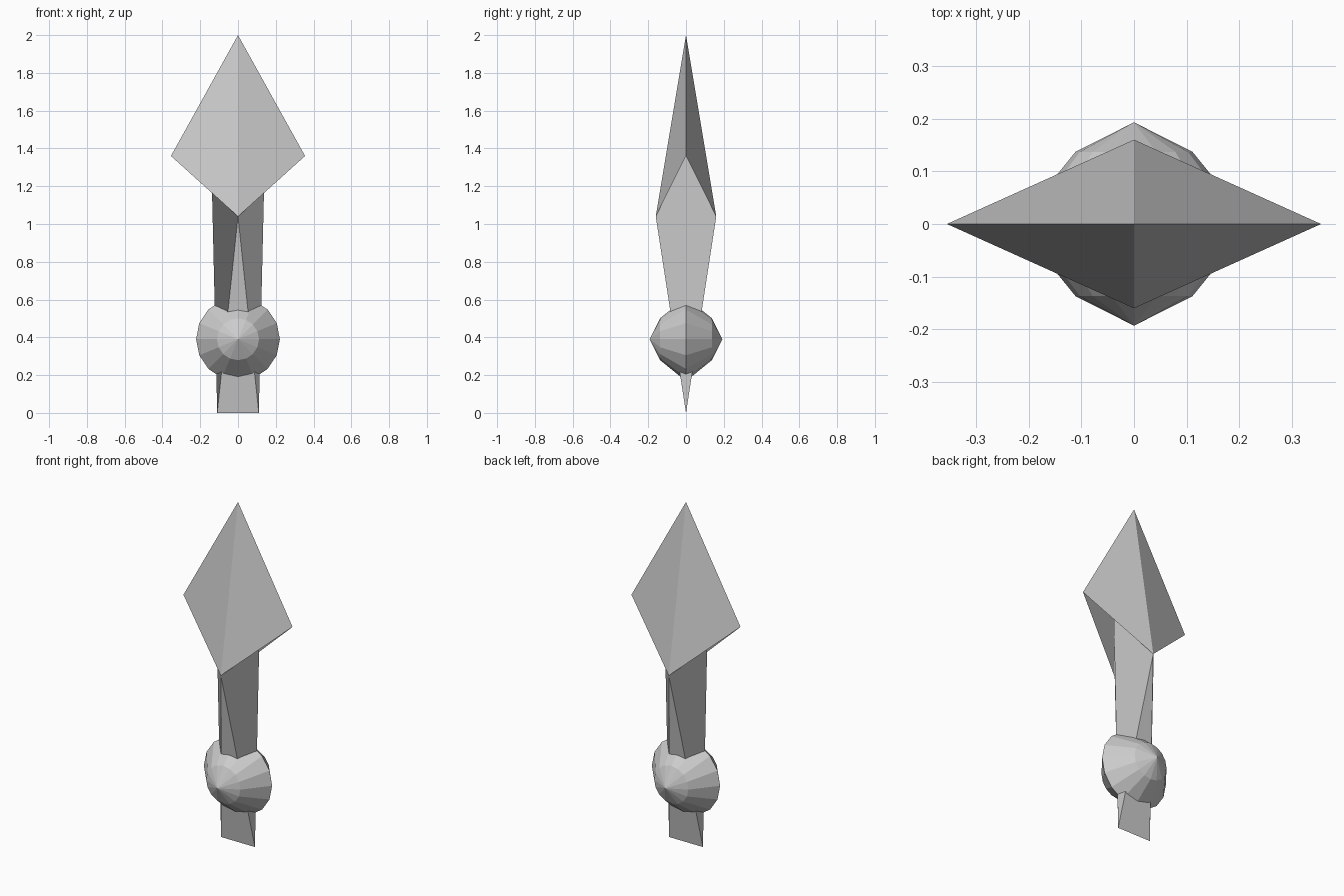
import bpy
import bmesh
from math import cos, sin, tau

cube = bpy.data.objects.get("Cube")
if cube:
    bpy.data.objects.remove(cube, do_unlink=True)

steel = bpy.data.materials.new("pale grey metal")
steel.use_nodes = True
grey = (0.6, 0.6, 0.6, 1)
steel.diffuse_color = grey
steel.node_tree.nodes["Principled BSDF"].inputs["Base Color"].default_value = grey


def build(name, verts, faces):
    """Make a flat-shaded object from points and faces, normals left as wound."""
    mesh = bpy.data.meshes.new(name)
    bm = bmesh.new()
    points = [bm.verts.new(v) for v in verts]
    for face in faces:
        bm.faces.new([points[i] for i in face])
    bm.to_mesh(mesh)
    bm.free()
    mesh.materials.append(steel)
    obj = bpy.data.objects.new(name, mesh)
    bpy.context.collection.objects.link(obj)
    return obj


shoulder_z, ridge_z = 1.36, 1.04
ridge_y = 0.16
front, back = (0, -ridge_y, ridge_z), (0, ridge_y, ridge_z)

# Spear head: four-sided point, open underneath
build("spear_head",
      [(0, 0, 2), (-0.355, 0, shoulder_z), front, (0.355, 0, shoulder_z), back],
      [(0, 1, 2), (0, 2, 3), (0, 3, 4), (0, 4, 1)])

# Shaft: folded side panels and tapered front and back, ending in a flat edge
build("shaft",
      [front, back,
       (-0.142, 0, shoulder_z), (0.142, 0, shoulder_z),
       (-0.11, 0, 0), (0.11, 0, 0)],
      [(0, 4, 5), (1, 5, 4), (3, 1, 5, 0), (2, 0, 4, 1)])

# Collar: faceted round boss with its axis running front to back
SIDES, collar_z, tip_y = 16, 0.39, 0.193
verts = [(0, -tip_y, collar_z), (0, tip_y, collar_z)]
for radius, y in ((0.111, -0.137), (0.222, 0), (0.111, 0.137)):
    for i in range(SIDES):
        a = tau * i / SIDES
        verts.append((radius * cos(a), y, collar_z + radius * sin(a)))
faces = []
for i in range(SIDES):
    j = (i + 1) % SIDES
    a, b = 2 + i, 2 + j
    faces.append((0, a, b))
    for k in (0, SIDES):
        faces.append((a + k, a + k + SIDES, b + k + SIDES, b + k))
    faces.append((1, b + 2 * SIDES, a + 2 * SIDES))
build("collar", verts, faces)
